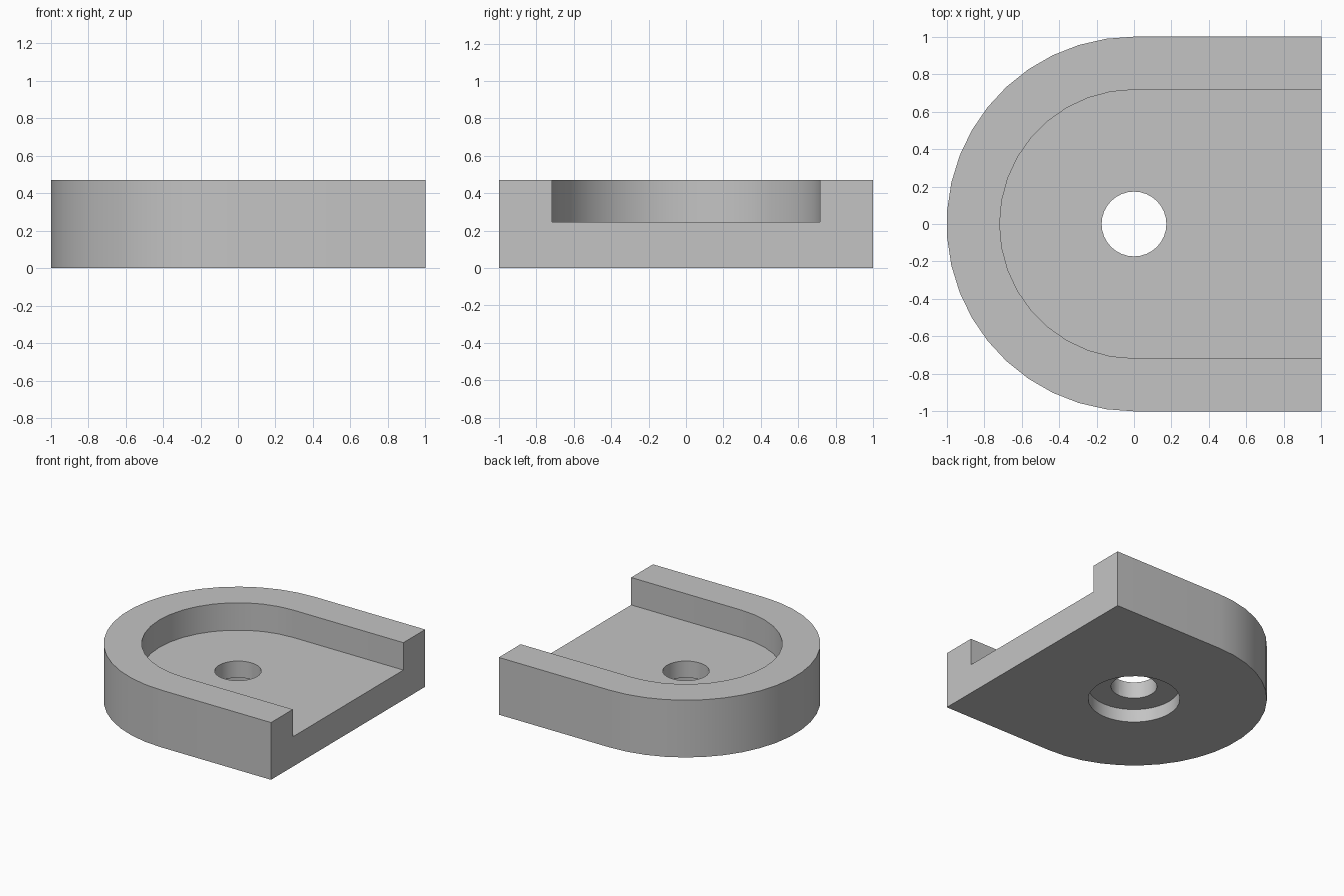
import bpy, bmesh, math

cube = bpy.data.objects.get("Cube")
if cube:
    bpy.data.objects.remove(cube, do_unlink=True)

HEIGHT, FLOOR = 0.47, 0.245
HOLE_R, BORE_R, BORE_DEPTH = 0.173, 0.345, 0.108

grey = bpy.data.materials.new("light grey")
grey.use_nodes = True
colour = (0.55, 0.55, 0.55, 1)
grey.diffuse_color = colour
grey.node_tree.nodes["Principled BSDF"].inputs["Base Color"].default_value = colour


def arc(radius, start, sweep, count):
    """Points on a circle around the origin, with both ends."""
    return [(radius * math.cos(start + sweep * i / count),
             radius * math.sin(start + sweep * i / count)) for i in range(count + 1)]


def d_outline(radius, end_x, segments):
    """Half circle towards -x with straight sides running to end_x."""
    return arc(radius, math.pi / 2, math.pi, segments) + [(end_x, -radius), (end_x, radius)]


def prism(name, outline, bottom, top):
    bm = bmesh.new()
    face = bm.faces.new([bm.verts.new((x, y, bottom)) for x, y in outline])
    result = bmesh.ops.extrude_face_region(bm, geom=[face])
    for v in result["geom"]:
        if isinstance(v, bmesh.types.BMVert):
            v.co.z = top
    bmesh.ops.recalc_face_normals(bm, faces=bm.faces)
    mesh = bpy.data.meshes.new(name)
    bm.to_mesh(mesh)
    bm.free()
    mesh.materials.append(grey)
    obj = bpy.data.objects.new(name, mesh)
    bpy.context.collection.objects.link(obj)
    return obj


# Rounded block
body = prism("rounded_block", d_outline(1.0, 1.0, 21), 0, HEIGHT)

# Open pocket, through hole and counterbore underneath
cutters = [
    prism("pocket_cutter", d_outline(0.717, 1.2, 18), FLOOR, HEIGHT + 0.2),
    prism("hole_cutter", arc(HOLE_R, 0, math.tau, 32)[:-1], -0.2, HEIGHT + 0.1),
    prism("counterbore_cutter", arc(BORE_R, 0, math.tau, 40)[:-1], -0.1, BORE_DEPTH),
]
bpy.ops.object.select_all(action="DESELECT")
bpy.context.view_layer.objects.active = body
body.select_set(True)
for cutter in cutters:
    cutter.hide_render = True
    mod = body.modifiers.new(cutter.name, "BOOLEAN")
    mod.operation = "DIFFERENCE"
    mod.solver = "EXACT"
    mod.object = cutter
    bpy.ops.object.modifier_apply(modifier=mod.name)
for cutter in cutters:
    bpy.data.objects.remove(cutter, do_unlink=True)

bpy.ops.object.shade_smooth_by_angle(angle=math.radians(30))
